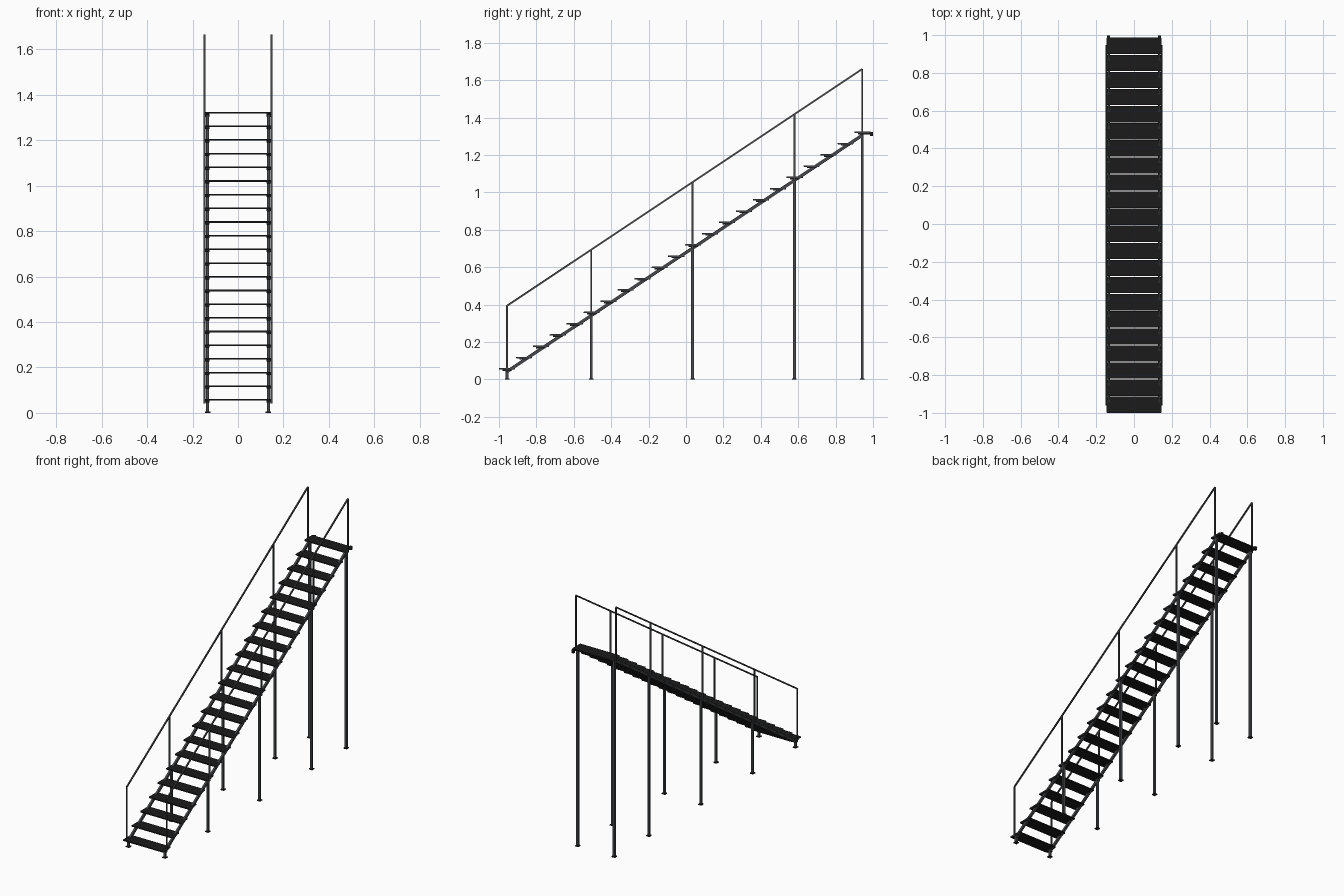
import bpy
from mathutils import Vector

cube = bpy.data.objects.get("Cube")
if cube:
    bpy.data.objects.remove(cube, do_unlink=True)


def material(name, rgb):
    m = bpy.data.materials.new(name)
    m.use_nodes = True
    m.diffuse_color = (*rgb, 1)
    m.node_tree.nodes["Principled BSDF"].inputs["Base Color"].default_value = (*rgb, 1)
    return m


BLACK = material("black tread", (0.011, 0.011, 0.011))
STEEL = material("dark steel", (0.06, 0.064, 0.07))


def box(name, center, size, mat):
    bpy.ops.mesh.primitive_cube_add(size=1, location=center)
    ob = bpy.context.object
    ob.name = name
    ob.scale = size
    ob.data.materials.append(mat)
    return ob


def beam(name, a, b, width, height, mat):
    """Box running from a to b in the y-z plane."""
    a, b = Vector(a), Vector(b)
    d = b - a
    ob = box(name, (a + b) / 2, (width, d.length, height), mat)
    ob.rotation_euler = d.to_track_quat('Y', 'Z').to_euler()
    return ob


STEPS, FIRST_Y, FIRST_Z = 22, -0.957, 0.057
RUN, RISE = 0.0905, 0.0602
SLOPE = RISE / RUN
POSTS = (-0.957, -0.507, 0.035, 0.58, 0.943)


def tread_z(y):
    return FIRST_Z + (y - FIRST_Y) * SLOPE


# Treads with side brackets
for i in range(STEPS):
    y, z = FIRST_Y + i * RUN, FIRST_Z + i * RISE
    box("tread", (0, y, z), (0.286, 0.086, 0.007), BLACK)
    for s in (-1, 1):
        box("tread_end_strip", (s * 0.1445, y, z), (0.003, 0.08, 0.008), STEEL)
        box("tread_bracket", (s * 0.134, y, z - 0.007), (0.016, 0.05, 0.008), BLACK)

for s in (-1, 1):
    # Sloping stringer
    y0, y1 = POSTS[0], POSTS[-1]
    x = s * 0.134
    beam("stringer", (x, y0, tread_z(y0) - 0.015), (x, y1, tread_z(y1) - 0.015),
         0.013, 0.017, STEEL)
    # Handrail
    xr = s * 0.147
    beam("handrail", (xr, y0, 0.394), (xr, y1, 1.66), 0.008, 0.009, STEEL)
    for y in POSTS:
        z = tread_z(y)
        box("support_leg", (x, y, (z - 0.01) / 2), (0.014, 0.014, z - 0.01), STEEL)
        box("foot_plate", (x, y, 0.003), (0.024, 0.024, 0.006), BLACK)
        top = 0.394 + (y - y0) * (1.66 - 0.394) / (y1 - y0)
        box("rail_post", (xr, y, (z - 0.016 + top) / 2),
            (0.008, 0.009, top - z + 0.016), STEEL)
    # Hook at the upper landing edge
    box("landing_hook_arm", (x, 0.968, 1.314), (0.016, 0.06, 0.008), BLACK)
    box("landing_hook_tip", (x, 0.992, 1.312), (0.016, 0.014, 0.022), BLACK)
